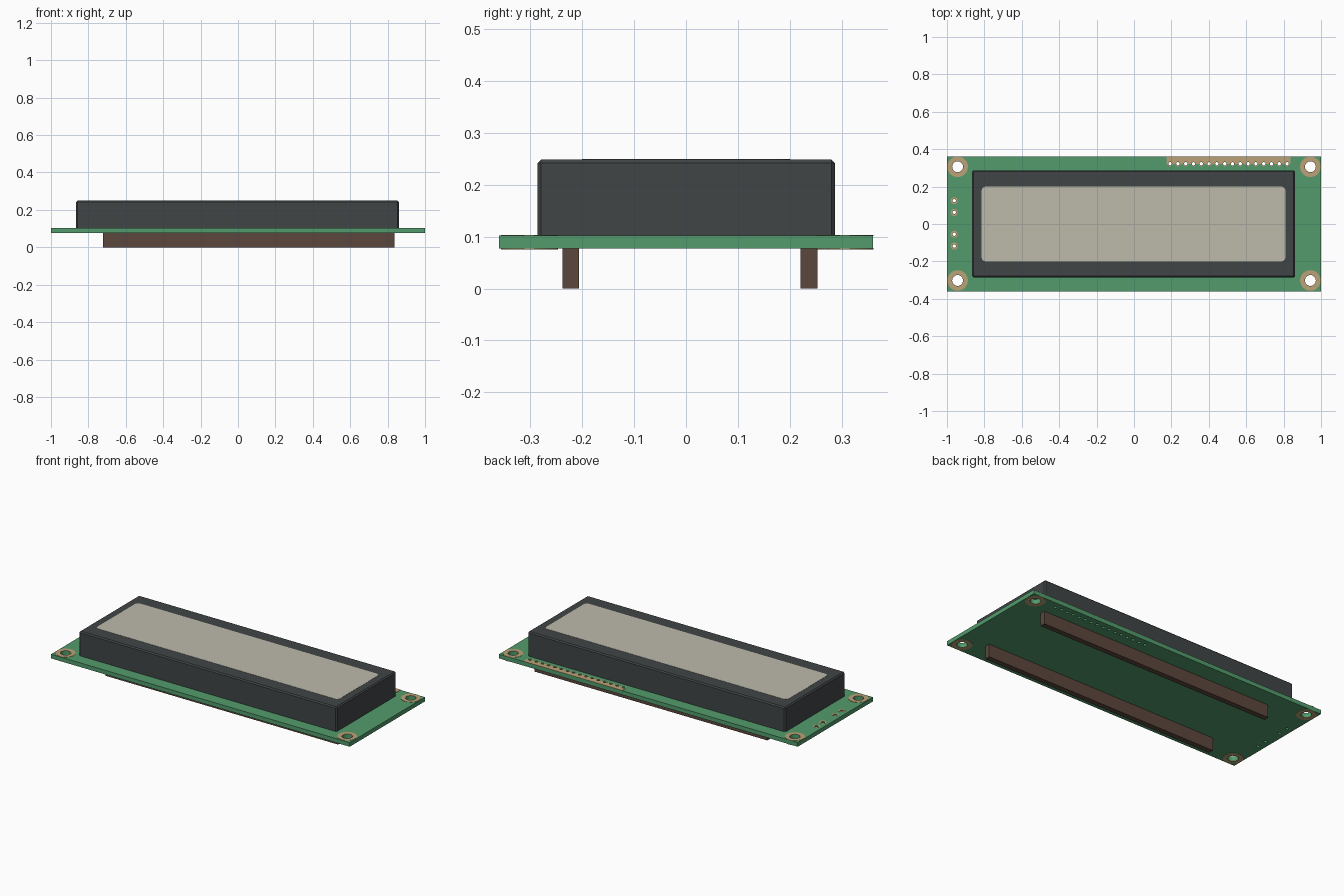
import bpy, bmesh
from mathutils import Matrix

cube = bpy.data.objects.get("Cube")
if cube:
    bpy.data.objects.remove(cube, do_unlink=True)


def material(name, rgb):
    m = bpy.data.materials.new(name)
    m.use_nodes = True
    m.diffuse_color = (*rgb, 1)
    m.node_tree.nodes["Principled BSDF"].inputs["Base Color"].default_value = (*rgb, 1)
    return m


GREEN = material("board green", (0.085, 0.33, 0.15))
BLACK = material("bezel charcoal", (0.053, 0.060, 0.062))
SCREEN = material("screen beige", (0.51, 0.49, 0.41))
COPPER = material("copper tan", (0.50, 0.36, 0.18))
BROWN = material("strip brown", (0.107, 0.063, 0.047))


def finish(name, bm, mat):
    bmesh.ops.recalc_face_normals(bm, faces=bm.faces)
    mesh = bpy.data.meshes.new(name)
    bm.to_mesh(mesh)
    bm.free()
    obj = bpy.data.objects.new(name, mesh)
    bpy.context.collection.objects.link(obj)
    if mat:
        mesh.materials.append(mat)
    return obj


def box(name, x, y, z, mat, side_bevel=0, top_bevel=0, segments=1):
    """Box from (min, max) spans, with optional bevels on upright and top edges."""
    bm = bmesh.new()
    size = [s[1] - s[0] for s in (x, y, z)]
    mid = [(s[1] + s[0]) / 2 for s in (x, y, z)]
    bmesh.ops.create_cube(bm, size=1, matrix=Matrix.Translation(mid) @ Matrix.Diagonal((*size, 1)))
    edges = []
    for e in bm.edges:
        a, b = (v.co.z for v in e.verts)
        upright = abs(a - b) > 1e-5
        if (upright and side_bevel) or (top_bevel and min(a, b) > mid[2]):
            edges.append(e)
    if edges:
        bmesh.ops.bevel(bm, geom=edges, offset=side_bevel or top_bevel,
                        segments=segments, profile=0.5, affect='EDGES')
    return finish(name, bm, mat)


def discs(name, spots, z, mat, sides):
    """Upright cylinders; each spot is (x, y, radius)."""
    bm = bmesh.new()
    for x, y, r in spots:
        bmesh.ops.create_cone(bm, cap_ends=True, segments=sides, radius1=r, radius2=r,
                              depth=z[1] - z[0],
                              matrix=Matrix.Translation((x, y, (z[0] + z[1]) / 2)))
    return finish(name, bm, mat)


def drill(obj, cutter):
    mod = obj.modifiers.new("holes", 'BOOLEAN')
    mod.operation = 'DIFFERENCE'
    mod.solver = 'EXACT'
    mod.object = cutter
    bpy.context.view_layer.objects.active = obj
    bpy.ops.object.modifier_apply(modifier=mod.name)


# Hole positions
BOTTOM, TOP = 0.077, 0.102
corners = [(x, y) for x in (-0.943, 0.943) for y in (-0.302, 0.306)]
pins = [(0.193 + 0.0417 * i, 0.322) for i in range(16)]
side_pins = [(-0.961, y) for y in (0.125, 0.062, -0.055, -0.118)]

holes = [(x, y, 0.029) for x, y in corners]
holes += [(x, y, 0.009) for x, y in pins + side_pins]
cutter = discs("hole_cutter", holes, (0, 0.2), None, 24)
cutter.hide_render = True

# Circuit board with drilled holes
board = box("circuit_board", (-1, 1), (-0.36, 0.36), (BOTTOM, TOP), GREEN)

# Copper rings and pads
rings = [(x, y, 0.055) for x, y in corners]
top_rings = discs("top_mounting_rings", rings, (TOP - 0.001, TOP + 0.0015), COPPER, 32)
low_rings = discs("bottom_mounting_rings", rings, (BOTTOM - 0.0015, BOTTOM + 0.001), COPPER, 32)
pads = discs("pin_pads", [(x, y, 0.014) for x, y in pins] + [(x, y, 0.019) for x, y in side_pins],
             (TOP - 0.001, TOP + 0.001), COPPER, 16)
strip = box("pin_contact_strip", (0.175, 0.838), (0.322, 0.36), (TOP - 0.001, TOP + 0.0015), COPPER)

for part in (board, top_rings, low_rings, pads, strip):
    drill(part, cutter)
bpy.data.objects.remove(cutter, do_unlink=True)

# Display bezel and screen
box("display_bezel", (-0.865, 0.86), (-0.286, 0.287), (TOP - 0.001, 0.249), BLACK,
    side_bevel=0.007, top_bevel=0.007)
box("display_screen", (-0.815, 0.81), (-0.2, 0.2), (0.246, 0.25), SCREEN,
    side_bevel=0.022, segments=4)

# Strips under the board
for name, y in (("front_under_strip", (-0.238, -0.206)), ("back_under_strip", (0.221, 0.253))):
    box(name, (-0.722, 0.836), y, (0, BOTTOM + 0.001), BROWN)
